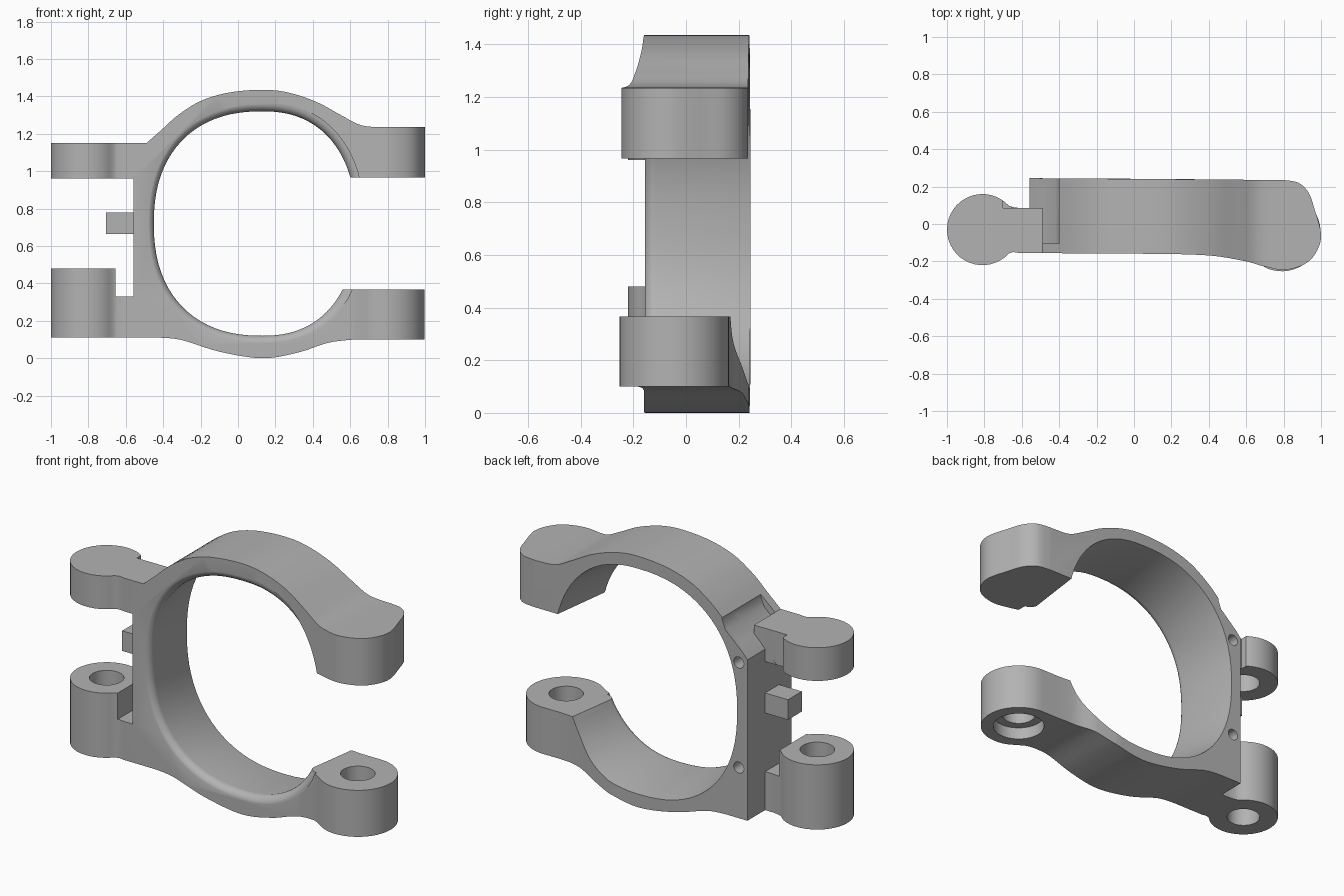
import bpy, bmesh
from math import cos, sin, pi, radians
from mathutils import Vector

old = bpy.data.objects.get("Cube")
if old:
    bpy.data.objects.remove(old)

grey = bpy.data.materials.new("plain grey")
grey.use_nodes = True
grey.diffuse_color = (0.45, 0.45, 0.45, 1)
grey.node_tree.nodes["Principled BSDF"].inputs["Base Color"].default_value = (0.45, 0.45, 0.45, 1)


def finish(name, bm):
    bmesh.ops.recalc_face_normals(bm, faces=bm.faces)
    mesh = bpy.data.meshes.new(name)
    bm.to_mesh(mesh)
    bm.free()
    ob = bpy.data.objects.new(name, mesh)
    bpy.context.collection.objects.link(ob)
    mesh.materials.append(grey)
    return ob


def loft(name, rings):
    """Closed solid through matching rings of 3D points."""
    bm = bmesh.new()
    vs = [[bm.verts.new(p) for p in ring] for ring in rings]
    n = len(vs[0])
    for a, b in zip(vs, vs[1:]):
        for i in range(n):
            bm.faces.new((a[i], a[(i + 1) % n], b[(i + 1) % n], b[i]))
    bm.faces.new(vs[0])
    bm.faces.new(vs[-1])
    return finish(name, bm)


def prism(name, pts, axis, lo, hi):
    place = {"y": lambda p, h: (p[0], h, p[1]), "z": lambda p, h: (p[0], p[1], h)}[axis]
    return loft(name, [[place(p, h) for p in pts] for h in (lo, hi)])


def box(name, x, y, z):
    return prism(name, [(x[0], y[0]), (x[1], y[0]), (x[1], y[1]), (x[0], y[1])], "z", *z)


def arc(c, r, start, end, n):
    return [(c[0] + r * cos(radians(start + (end - start) * i / n)),
             c[1] + r * sin(radians(start + (end - start) * i / n))) for i in range(n + 1)]


def rod(name, c, r, axis, lo, hi):
    return prism(name, arc(c, r, 0, 351, 39), axis, lo, hi)


def smooth(pts, steps=5):
    """Soft curve through the points."""
    p = [Vector(q) for q in [pts[0]] + pts + [pts[-1]]]
    out = []
    for a, b, c, d in zip(p, p[1:], p[2:], p[3:]):
        for i in range(steps):
            t = i / steps
            out.append(tuple(0.5 * (2 * b + (c - a) * t + (2 * a - 5 * b + 4 * c - d) * t ** 2
                                    + (3 * b - a - 3 * c + d) * t ** 3)))
    return out + [pts[-1]]


def combine(target, tool, operation):
    mod = target.modifiers.new("combine", "BOOLEAN")
    mod.object, mod.operation, mod.solver = tool, operation, "EXACT"
    bpy.context.view_layer.objects.active = target
    bpy.ops.object.modifier_apply(modifier=mod.name)
    bpy.data.objects.remove(tool)


# Front outline of the clamp, with the lug heights
bottom = smooth([(-0.42, 0.11), (-0.3, 0.097), (-0.1, 0.035), (0.13, 0.0),
                 (0.32, 0.03), (0.48, 0.082), (0.62, 0.1)])
crown = smooth([(0.78, 1.235), (0.66, 1.245), (0.55, 1.30), (0.42, 1.37), (0.27, 1.42), (0.13, 1.435),
                (-0.05, 1.42), (-0.2, 1.375), (-0.32, 1.3), (-0.41, 1.22), (-0.49, 1.15)])
outline = ([(-1.2, 0.11)] + bottom + [(1.2, 0.1), (1.2, 0.366), (0.2, 0.366), (0.2, 0.966), (1.2, 0.966),
           (1.2, 1.235)] + crown + [(-1.2, 1.15), (-1.2, 0.96), (-0.56, 0.96), (-0.56, 0.33),
           (-0.655, 0.33), (-0.655, 0.48), (-1.2, 0.48)])
clamp = prism("clamp_body", outline, "y", -0.5, 0.5)

# Plan outlines of the upper and lower halves
pin, eye = (-0.81, -0.03), (0.79, -0.045)
back_end = [(-0.56, 0.245), (-0.56, 0.085), (-0.61, 0.085), (-0.645, 0.09)]
front_end = arc(pin, 0.19, 42, 318, 32) + [(-0.645, -0.15), (-0.61, -0.155)]
upper_lug = smooth([(0.2, -0.16), (0.42, -0.17), (0.6, -0.2), (0.7, -0.228), (0.81, -0.245), (0.92, -0.21),
                    (0.98, -0.14), (1.0, -0.05), (0.965, 0.08), (0.935, 0.165), (0.88, 0.22), (0.8, 0.235)])
lower_lug = (smooth([(0.5, -0.16), (0.6, -0.175), (0.685, -0.222)])
             + arc(eye, 0.208, -112, 90, 26)
             + smooth([(0.68, 0.163), (0.56, 0.175), (0.45, 0.215), (0.32, 0.24)]))
plan = prism("plan", front_end + upper_lug + back_end, "z", 0.66, 1.6)
combine(plan, prism("lower_plan", front_end + lower_lug + back_end, "z", -0.2, 0.66), "UNION")
combine(clamp, plan, "INTERSECT")


# Rounded opening, flaring at the front and back rims
def opening(y, grow):
    ring = []
    for i in range(80):
        c, s = cos(2 * pi * i / 80), sin(2 * pi * i / 80)
        a = (0.5 if c > 0 else 0.58) + grow
        k = 2 / 2.3
        ring.append((0.13 + a * abs(c) ** k * (1 if c > 0 else -1), y,
                     0.72 + (0.6 + grow) * abs(s) ** k * (1 if s > 0 else -1)))
    return ring


r = 0.045
quarter = [(r * (1 - sin(pi / 2 * i / 6)), r * (1 - cos(pi / 2 * i / 6))) for i in range(7)]
rings = [opening(-0.4, r)] + [opening(-0.16 + r - d, g) for d, g in
                              [(r * cos(pi / 2 * i / 6), r * (1 - sin(pi / 2 * i / 6))) for i in range(7)]]
rings += [opening(0.245 - d, g) for d, g in reversed(quarter)] + [opening(0.4, r)]
combine(clamp, loft("opening", rings), "DIFFERENCE")

# Sloping shoulder and pocket behind the upper pin lug
slope = [(-0.7, 0.9), (-0.56, 1.03), (-0.53, 1.065), (-0.42, 1.165), (-0.40, 1.215), (-0.40, 1.5), (-0.7, 1.5)]
pocket = [(-0.49, 1.1), (-0.42, 1.165), (-0.40, 1.215), (-0.40, 1.5), (-0.49, 1.5)]
combine(clamp, prism("shoulder_cut", slope, "y", 0.085, 0.4), "DIFFERENCE")
combine(clamp, prism("pocket_cut", pocket, "y", -0.105, 0.2), "DIFFERENCE")

# Bores: pin holes, counterbored eye and two screw holes
combine(clamp, rod("lower_pin_bore", pin, 0.09, "z", -0.1, 0.6), "DIFFERENCE")
combine(clamp, rod("upper_pin_bore", pin, 0.09, "z", 0.9, 1.08), "DIFFERENCE")
combine(clamp, rod("eye_bore", eye, 0.09, "z", -0.1, 0.5), "DIFFERENCE")
combine(clamp, rod("eye_counterbore", eye, 0.14, "z", -0.1, 0.17), "DIFFERENCE")
for z in (0.4, 1.0):
    combine(clamp, rod("screw_hole", (-0.505, z), 0.032, "y", 0.12, 0.4), "DIFFERENCE")

# Small stop tab on the side wall
tab = box("stop_tab", (-0.705, -0.55), (-0.04, 0.085), (0.665, 0.78))

bpy.ops.object.select_all(action="DESELECT")
clamp.select_set(True)
bpy.context.view_layer.objects.active = clamp
bpy.ops.object.shade_smooth_by_angle(angle=radians(30))
